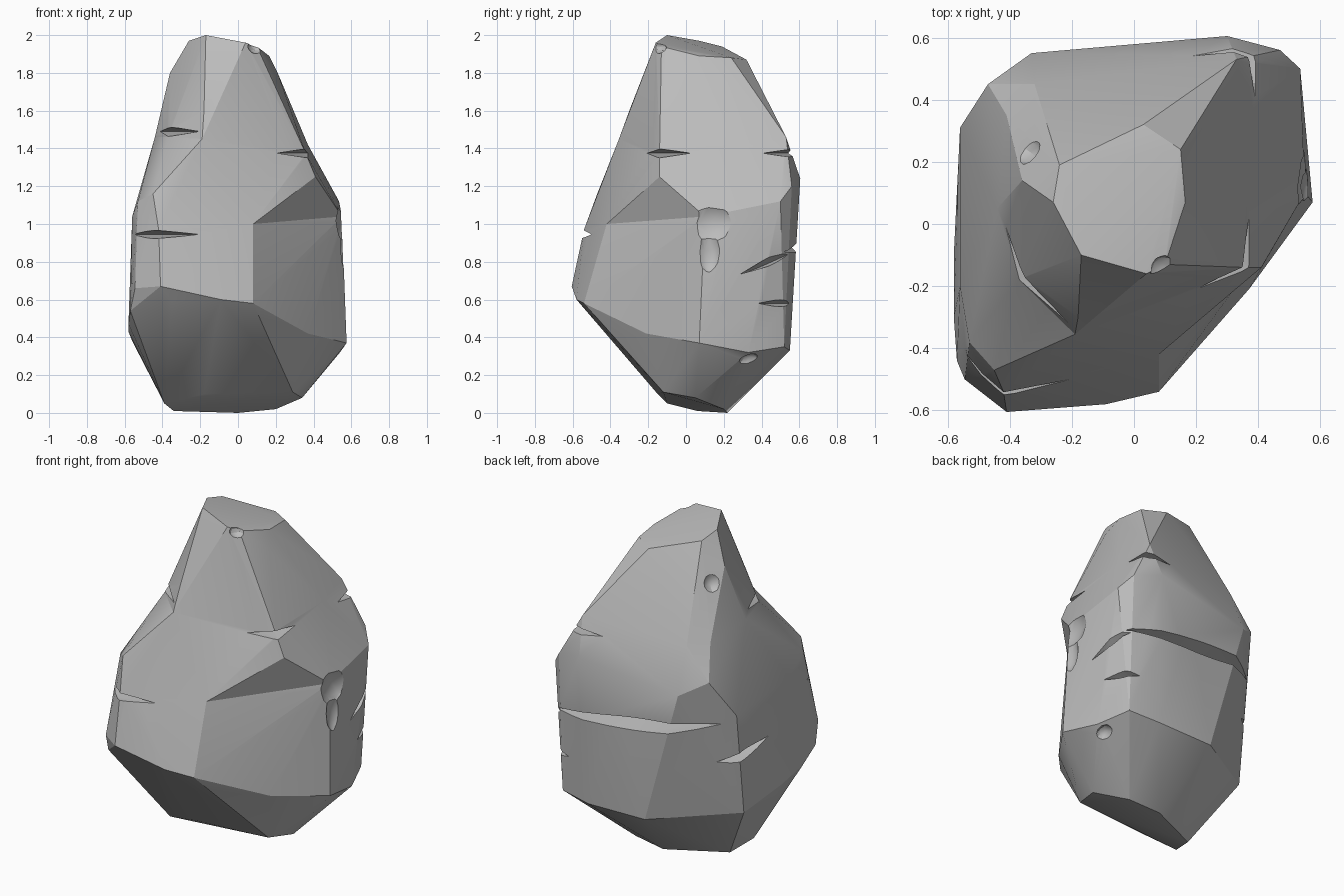
import bpy, bmesh
from math import radians, cos, sin, tau
from mathutils import Matrix, Vector

cube = bpy.data.objects.get("Cube")
if cube:
    bpy.data.objects.remove(cube, do_unlink=True)

stone = bpy.data.materials.new("stone grey")
stone.use_nodes = True
grey = (0.5, 0.5, 0.5, 1)
stone.diffuse_color = grey
stone.node_tree.nodes["Principled BSDF"].inputs["Base Color"].default_value = grey


def hull(name, points):
    """Chiselled solid wrapped around its corner points."""
    bm = bmesh.new()
    for p in points:
        bm.verts.new(p)
    result = bmesh.ops.convex_hull(bm, input=bm.verts)
    loose = [g for g in result["geom_interior"] if isinstance(g, bmesh.types.BMVert)]
    bmesh.ops.delete(bm, geom=loose, context="VERTS")
    bmesh.ops.recalc_face_normals(bm, faces=bm.faces)
    mesh = bpy.data.meshes.new(name)
    bm.to_mesh(mesh)
    bm.free()
    mesh.materials.append(stone)
    obj = bpy.data.objects.new(name, mesh)
    bpy.context.collection.objects.link(obj)
    return obj


def combine(target, other, operation):
    """Apply a boolean and discard the helper solid."""
    other.hide_render = True
    mod = target.modifiers.new(other.name, "BOOLEAN")
    mod.operation, mod.solver, mod.object = operation, "EXACT", other
    bpy.context.view_layer.objects.active = target
    bpy.ops.object.modifier_apply(modifier=mod.name)
    bpy.data.objects.remove(other, do_unlink=True)


def crack(centre, size, turn=0, tilt=0):
    """Flat double cone that leaves a tapering wedge in an edge."""
    rx, ry, half = size
    rim = [Vector((rx * cos(tau * i / 12), ry * sin(tau * i / 12), 0)) for i in range(12)]
    spin = Matrix.Rotation(radians(turn), 3, "Z") @ Matrix.Rotation(radians(tilt), 3, "Y")
    points = [Vector(centre) + spin @ p for p in rim + [Vector((0, 0, half)), Vector((0, 0, -half))]]
    combine(rock, hull("crack_cutter", points), "DIFFERENCE")


def chip(centre, size):
    """Shallow faceted scar."""
    bm = bmesh.new()
    bmesh.ops.create_icosphere(bm, subdivisions=2, radius=1)
    points = [Vector(centre) + v.co * Vector(size) for v in bm.verts]
    bm.free()
    combine(rock, hull("chip_cutter", points), "DIFFERENCE")


# Lower body: tapered foot, wide girdle and shoulders
foot = [(-.39, -.1, .05), (-.18, -.15, .1), (.29, -.12, .11), (.34, .05, .08),
        (.2, .2, .02), (0, .22, 0), (-.34, .06, .01)]
girdle = [(-.57, -.44, .54), (-.35, -.555, .59), (-.41, -.605, .67), (-.545, -.5, .66),
          (-.09, -.58, .6), (.08, -.54, .58), (.37, -.21, .42), (.575, .07, .37),
          (.54, .33, .32), (.47, .52, .35), (.28, .55, .33), (-.1, .54, .33),
          (-.56, .24, .38), (-.58, -.1, .43), (-.58, -.3, .47)]
shoulder = [(-.42, -.54, .97), (-.45, -.47, 1.16), (-.53, -.38, 1.12), (.08, -.42, 1),
            (.55, .1, 1.04), (.535, .5, 1.12), (.47, .56, 1.2), (.3, .605, 1.24),
            (-.33, .55, 1.15), (-.47, .45, 1.23), (-.56, .31, 1), (-.56, -.2, 1.04)]
rock = hull("rock", foot + girdle + shoulder)

# Waist: slopes in from the shoulders, with a jutting front corner
waist = [(-.44, .05, 1.46), (-.37, -.18, 1.46), (-.19, -.355, 1.45), (.36, -.14, 1.37),
         (.37, .3, 1.42), (.33, .53, 1.46), (-.32, .45, 1.42), (-.41, .35, 1.42)]
combine(rock, hull("waist", shoulder + waist + [(.41, -.14, 1.25)]), "UNION")

# Peak: leaning crown cut off by a sloping top
crown = [(-.17, -.1, 2), (-.26, .07, 1.97), (-.24, .19, 1.94), (.03, .32, 1.87),
         (.15, .24, 1.88), (.165, .07, 1.89), (.1, -.13, 1.94), (.04, -.16, 1.96)]
flanks = [(-.36, .14, 1.8), (-.18, -.3, 1.6), (-.32, -.13, 1.6), (-.39, .1, 1.63),
          (.21, 0, 1.8)]
combine(rock, hull("peak", crown + flanks + waist), "UNION")

# Cracks along the edges
crack((-.38, -.19, 1.49), (.24, .12, .03), -53)
crack((-.48, -.53, .945), (.34, .13, .025), -10)
crack((.37, -.14, 1.375), (.2, .14, .025), 50)
crack((.36, .55, 1.375), (.25, .12, .02), -30)
crack((-.05, .59, .91), (.85, .19, .045), 7, 6)
crack((.55, .46, .81), (.2, .1, .025), 80, -24)
crack((.54, .5, .58), (.15, .1, .03), -45)
crack((-.58, .22, .74), (.3, .09, .035), 75, 8)

# Chipped scars
chip((.61, .12, 1.01), (.1, .16, .14))
chip((.58, .12, .86), (.05, .07, .13))
chip((-.36, .25, 1.74), (.06, .06, .07))
chip((.5, .34, .27), (.04, .06, .05))
chip((.1, -.15, 1.94), (.05, .05, .04))

# Crisp edges with soft blends on shallow facets
bpy.ops.object.select_all(action="DESELECT")
rock.select_set(True)
bpy.context.view_layer.objects.active = rock
bpy.ops.object.shade_smooth_by_angle(angle=radians(22))
